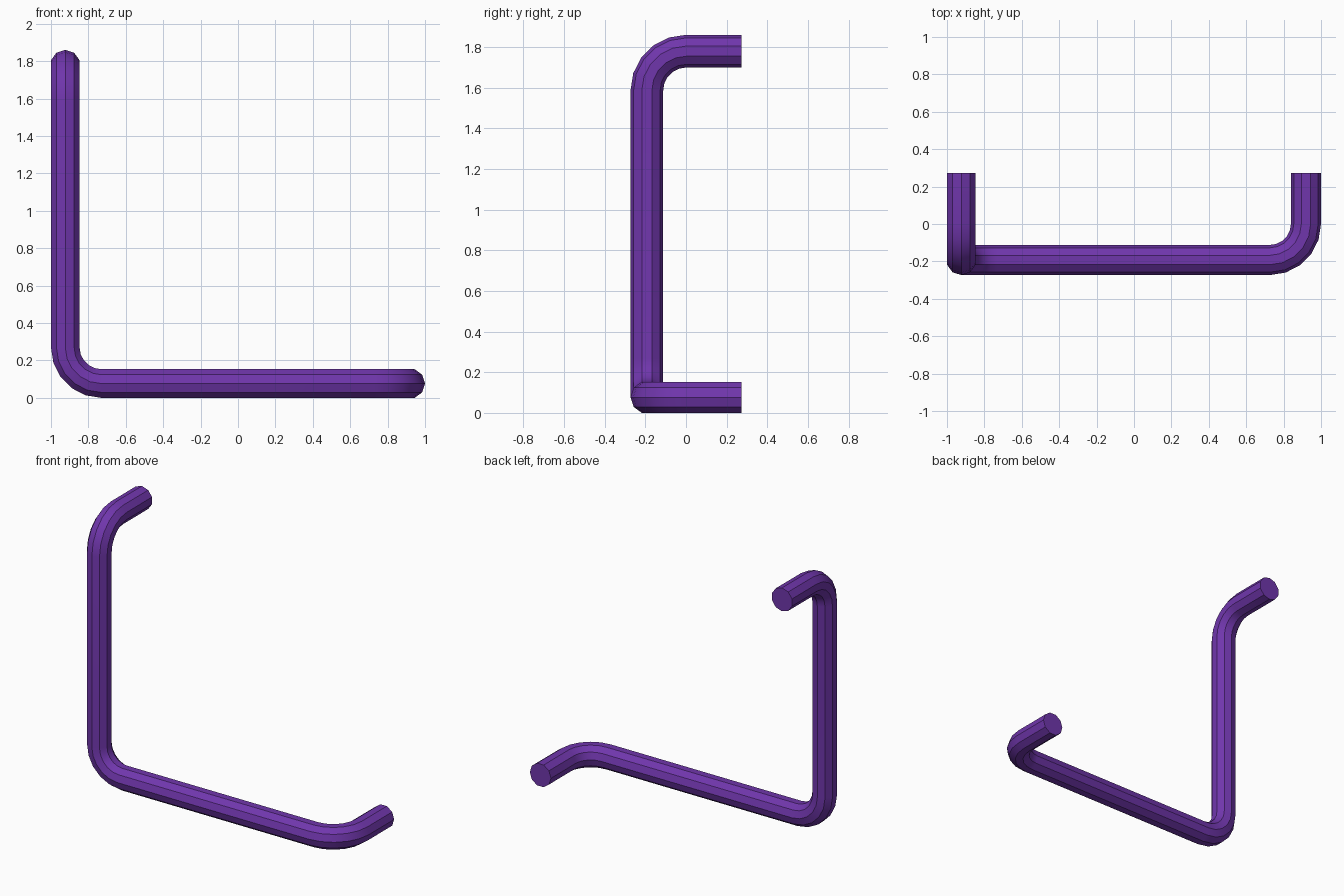
import bpy
import bmesh
import math
from mathutils import Vector

if "Cube" in bpy.data.objects:
    bpy.data.objects.remove(bpy.data.objects["Cube"], do_unlink=True)

RADIUS, SIDES = 0.0805, 10      # tube section
BEND, STEPS = 0.193, 5          # centreline bend radius and segments per bend
FLAT = RADIUS * math.sin(math.radians(72))

# Centreline corners: upper end, upper bend, lower bend, side bend, lower end
corners = [Vector(p) for p in (
    (-1 + FLAT, 0.273, 1.78),
    (-1 + FLAT, -0.273 + RADIUS, 1.78),
    (-1 + FLAT, -0.273 + RADIUS, FLAT),
    (1 - RADIUS, -0.273 + RADIUS, FLAT),
    (1 - RADIUS, 0.273, FLAT),
)]


def rounded_path(pts):
    """Points and tangents along the path, each right angle rounded to an arc."""
    dirs = [(b - a).normalized() for a, b in zip(pts, pts[1:])]
    path = [(pts[0], dirs[0])]
    for corner, d1, d2 in zip(pts[1:-1], dirs, dirs[1:]):
        centre = corner + (d2 - d1) * BEND
        for i in range(STEPS + 1):
            t = math.pi / 2 * i / STEPS
            c, s = math.cos(t), math.sin(t)
            path.append((centre + (d1 * s - d2 * c) * BEND, d1 * c + d2 * s))
    path.append((pts[-1], dirs[-1]))
    return path


# Sweep the ten-sided section along the path without twisting
bm = bmesh.new()
rings = []
path = rounded_path(corners)
up, last = Vector((0, 0, 1)), path[0][1]
for point, tangent in path:
    up = last.rotation_difference(tangent) @ up
    side = tangent.cross(up)
    angles = [2 * math.pi * k / SIDES for k in range(SIDES)]
    rings.append([bm.verts.new(point + (up * math.cos(a) + side * math.sin(a)) * RADIUS)
                  for a in angles])
    last = tangent
for a, b in zip(rings, rings[1:]):
    for k in range(SIDES):
        n = (k + 1) % SIDES
        bm.faces.new((a[k], a[n], b[n], b[k]))
# End caps
bm.faces.new(rings[0])
bm.faces.new(rings[-1])
bmesh.ops.recalc_face_normals(bm, faces=bm.faces)

mesh = bpy.data.meshes.new("bent_tube")
bm.to_mesh(mesh)
bm.free()
tube = bpy.data.objects.new("bent_tube", mesh)
bpy.context.collection.objects.link(tube)

# Purple paint
purple = bpy.data.materials.new("purple")
purple.use_nodes = True
colour = (0.162, 0.037, 0.413, 1)
purple.diffuse_color = colour
for node in purple.node_tree.nodes:
    if node.type == 'BSDF_PRINCIPLED':
        node.inputs["Base Color"].default_value = colour
mesh.materials.append(purple)

# Smooth around the bends, crisp along the tube's long edges
bpy.ops.object.select_all(action='DESELECT')
tube.select_set(True)
bpy.context.view_layer.objects.active = tube
bpy.ops.object.shade_smooth_by_angle(angle=math.radians(30))
